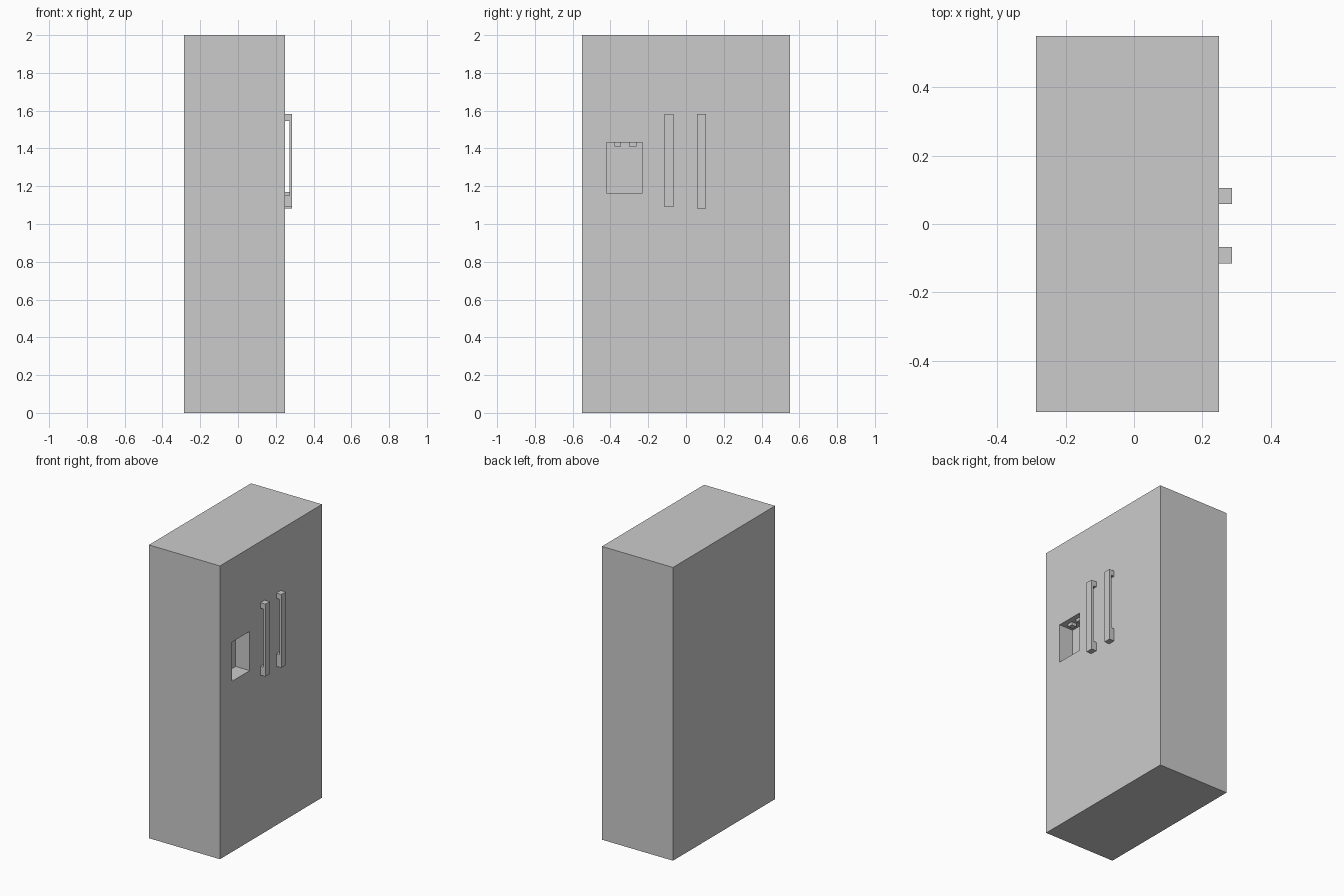
import bpy, bmesh

if "Cube" in bpy.data.objects:
    bpy.data.objects.remove(bpy.data.objects["Cube"])

FRONT = 0.249  # x of the door face


def box(name, lo, hi):
    bm = bmesh.new()
    bmesh.ops.create_cube(bm, size=1)
    for v in bm.verts:
        for i in range(3):
            v.co[i] = hi[i] if v.co[i] > 0 else lo[i]
    mesh = bpy.data.meshes.new(name)
    bm.to_mesh(mesh)
    bm.free()
    obj = bpy.data.objects.new(name, mesh)
    bpy.context.collection.objects.link(obj)
    return obj


def handle(name, y0, y1, bottom, leg_top):
    # C-shaped side profile (x, z), extruded across y
    out, grip, top, under = 0.287, 0.272, 1.583, 1.546
    profile = [(FRONT, bottom), (out, bottom), (out, top), (FRONT, top),
               (FRONT, under), (grip, under), (grip, leg_top), (FRONT, leg_top)]
    bm = bmesh.new()
    face = bm.faces.new([bm.verts.new((x, y0, z)) for x, z in profile])
    ext = bmesh.ops.extrude_face_region(bm, geom=[face], use_keep_orig=True)
    verts = [g for g in ext["geom"] if isinstance(g, bmesh.types.BMVert)]
    bmesh.ops.translate(bm, verts=verts, vec=(0, y1 - y0, 0))
    bmesh.ops.recalc_face_normals(bm, faces=bm.faces)
    mesh = bpy.data.meshes.new(name)
    bm.to_mesh(mesh)
    bm.free()
    obj = bpy.data.objects.new(name, mesh)
    bpy.context.collection.objects.link(obj)


# Cabinet with the dispenser recess cut into its door face
cabinet = box("cabinet", (-0.287, -0.55, 0), (FRONT, 0.55, 2))
cutter = box("recess_cutter", (FRONT - 0.106, -0.42, 1.164), (FRONT + 0.1, -0.23, 1.431))
cutter.hide_render = True
cutter.hide_viewport = True
cut = cabinet.modifiers.new("dispenser_recess", 'BOOLEAN')
cut.operation = 'DIFFERENCE'
cut.solver = 'EXACT'
cut.object = cutter

# Dispenser nozzles hanging from the recess ceiling
for name, y0, y1 in (("water_nozzle", -0.378, -0.343), ("ice_nozzle", -0.303, -0.262)):
    box(name, (0.177, y0, 1.41), (0.215, y1, 1.431))

# Door handles
handle("left_handle", -0.115, -0.067, 1.089, 1.15)
handle("right_handle", 0.058, 0.106, 1.083, 1.17)
